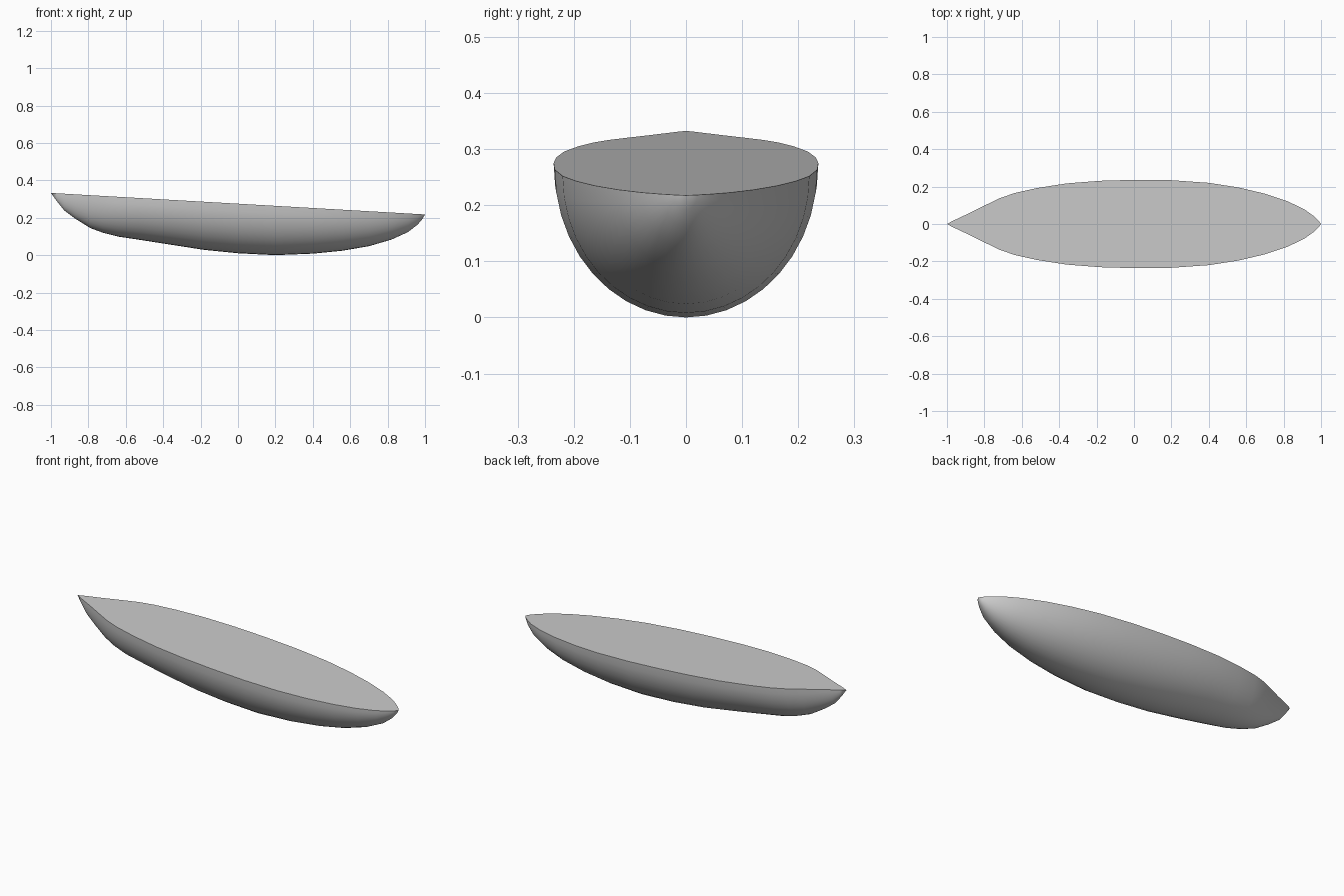
import bpy, bmesh
from math import sin, cos, pi, radians

if "Cube" in bpy.data.objects:
    bpy.data.objects.remove(bpy.data.objects["Cube"])

# hull stations: x, half width at deck, keel height
STATIONS = [(-0.97, 0.016, 0.29), (-0.93, 0.035, 0.24), (-0.87, 0.063, 0.195),
            (-0.79, 0.103, 0.145), (-0.72, 0.137, 0.119), (-0.64, 0.165, 0.099),
            (-0.52, 0.192, 0.081), (-0.36, 0.217, 0.056), (-0.18, 0.231, 0.028),
            (0.0, 0.236, 0.010), (0.2, 0.234, 0.0), (0.4, 0.220, 0.008),
            (0.56, 0.195, 0.024), (0.7, 0.162, 0.048), (0.82, 0.122, 0.083),
            (0.91, 0.079, 0.124), (0.96, 0.043, 0.163), (0.985, 0.020, 0.192)]
N = 20  # segments around the half-elliptic section


def deck_z(x):
    return 0.275 - 0.0575 * x


# lofted hull with half-elliptic sections, pointed at both ends
bm = bmesh.new()
rings = []
for x, w, k in STATIONS:
    d = deck_z(x)
    rings.append([bm.verts.new((x, w * cos(pi * i / N), d - (d - k) * sin(pi * i / N)))
                  for i in range(N + 1)])
tail = bm.verts.new((-1, 0, deck_z(-1)))
nose = bm.verts.new((1, 0, deck_z(1)))
for a, b in zip(rings, rings[1:]):
    for i in range(N):
        bm.faces.new((a[i], a[i + 1], b[i + 1], b[i]))
for tip, ring in ((tail, rings[0]), (nose, rings[-1])):
    for i in range(N):
        bm.faces.new((tip, ring[i], ring[i + 1]))

# flat sloping deck
bm.faces.new([tail] + [r[0] for r in rings] + [nose] + [r[-1] for r in reversed(rings)])
bmesh.ops.recalc_face_normals(bm, faces=bm.faces)

mesh = bpy.data.meshes.new("boat_hull")
bm.to_mesh(mesh)
bm.free()
hull = bpy.data.objects.new("boat_hull", mesh)
bpy.context.collection.objects.link(hull)
bpy.context.view_layer.objects.active = hull
hull.select_set(True)
bpy.ops.object.shade_smooth_by_angle(angle=radians(40))
